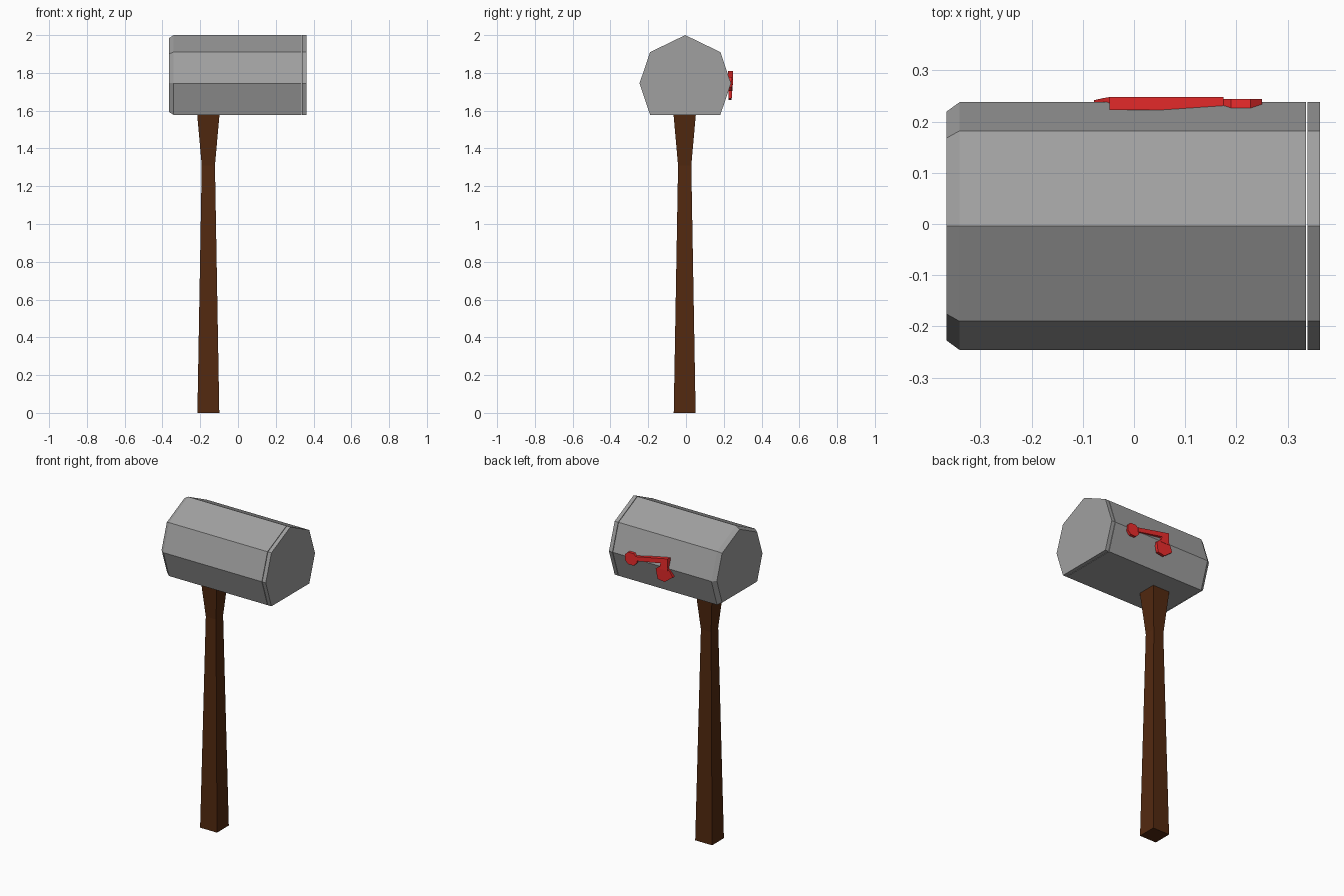
import bpy
import bmesh

if "Cube" in bpy.data.objects:
    bpy.data.objects.remove(bpy.data.objects["Cube"])

def material(name, rgb):
    m = bpy.data.materials.new(name)
    m.diffuse_color = (*rgb, 1)
    m.use_nodes = True
    m.node_tree.nodes["Principled BSDF"].inputs["Base Color"].default_value = m.diffuse_color
    return m

def loft(name, rings, mat):
    """Flat-shaded capped skin through rings of equal point count."""
    n = len(rings[0])
    verts = [p for r in rings for p in r]
    faces = [tuple(range(n))[::-1], tuple(range(len(verts) - n, len(verts)))]
    for k in range(len(rings) - 1):
        a, b = k * n, (k + 1) * n
        faces += [(a + i, a + (i + 1) % n, b + (i + 1) % n, b + i) for i in range(n)]
    me = bpy.data.meshes.new(name)
    me.from_pydata(verts, [], faces)
    me.materials.append(mat)
    bm = bmesh.new()
    bm.from_mesh(me)
    bmesh.ops.recalc_face_normals(bm, faces=bm.faces)
    bm.to_mesh(me)
    bm.free()
    ob = bpy.data.objects.new(name, me)
    bpy.context.collection.objects.link(ob)
    return ob

wood = material("brown_wood", (0.085, 0.022, 0.005))
red = material("red_paint", (0.85, 0.025, 0.025))
metal = material("grey_metal", (0.35, 0.35, 0.35))

# seven-sided box section in (y, z)
half = [(0.186, 1.91), (0.242, 1.745), (0.186, 1.578)]
CY, CZ = -0.004, 1.78
section = [(CY, 2.0)] + [(CY + y, z) for y, z in half] + [(CY - y, z) for y, z in half[::-1]]

def box_ring(x, s=1.0):
    return [(x, CY + (y - CY) * s, CZ + (z - CZ) * s) for y, z in section]

# box body with bevelled rear end, and the separate door
loft("box_body", [box_ring(-0.366, 0.925), box_ring(-0.341), box_ring(0.336)], metal)
loft("box_door", [box_ring(0.339), box_ring(0.363)], metal)

def square(z, h, cx=-0.157, cy=-0.007):
    return [(cx + a * h, cy + b * h, z) for a, b in ((-1, -1), (1, -1), (1, 1), (-1, 1))]

# tapered square post, flaring under the box
loft("post", [square(0, 0.058), square(1.31, 0.035), square(1.59, 0.06)], wood)

def slab(name, outline, y0, y1):
    """Outline points are (x, z) with an optional outward offset."""
    return loft(name, [[(p[0], y0, p[1]) for p in outline],
                       [(p[0], y1 + (p[2] if len(p) > 2 else 0), p[1]) for p in outline]], red)

# signal flag: pivot, arm with bent end, hanging blade
slab("flag_pivot", [(0.25, 1.757), (0.228, 1.778), (0.19, 1.778), (0.167, 1.757),
                    (0.167, 1.725), (0.19, 1.703), (0.228, 1.703), (0.25, 1.725)], 0.227, 0.244)
slab("flag_arm", [(0.175, 1.765), (-0.048, 1.81), (-0.048, 1.735), (0.01, 1.735),
                  (0.002, 1.77), (0.175, 1.738)], 0.223, 0.248)
slab("flag_blade", [(-0.048, 1.75, 0.006), (-0.06, 1.735, 0.004), (-0.078, 1.70),
                    (-0.022, 1.657), (0.026, 1.665), (0.037, 1.727, 0.003),
                    (0.008, 1.75, 0.006)], 0.225, 0.242)
